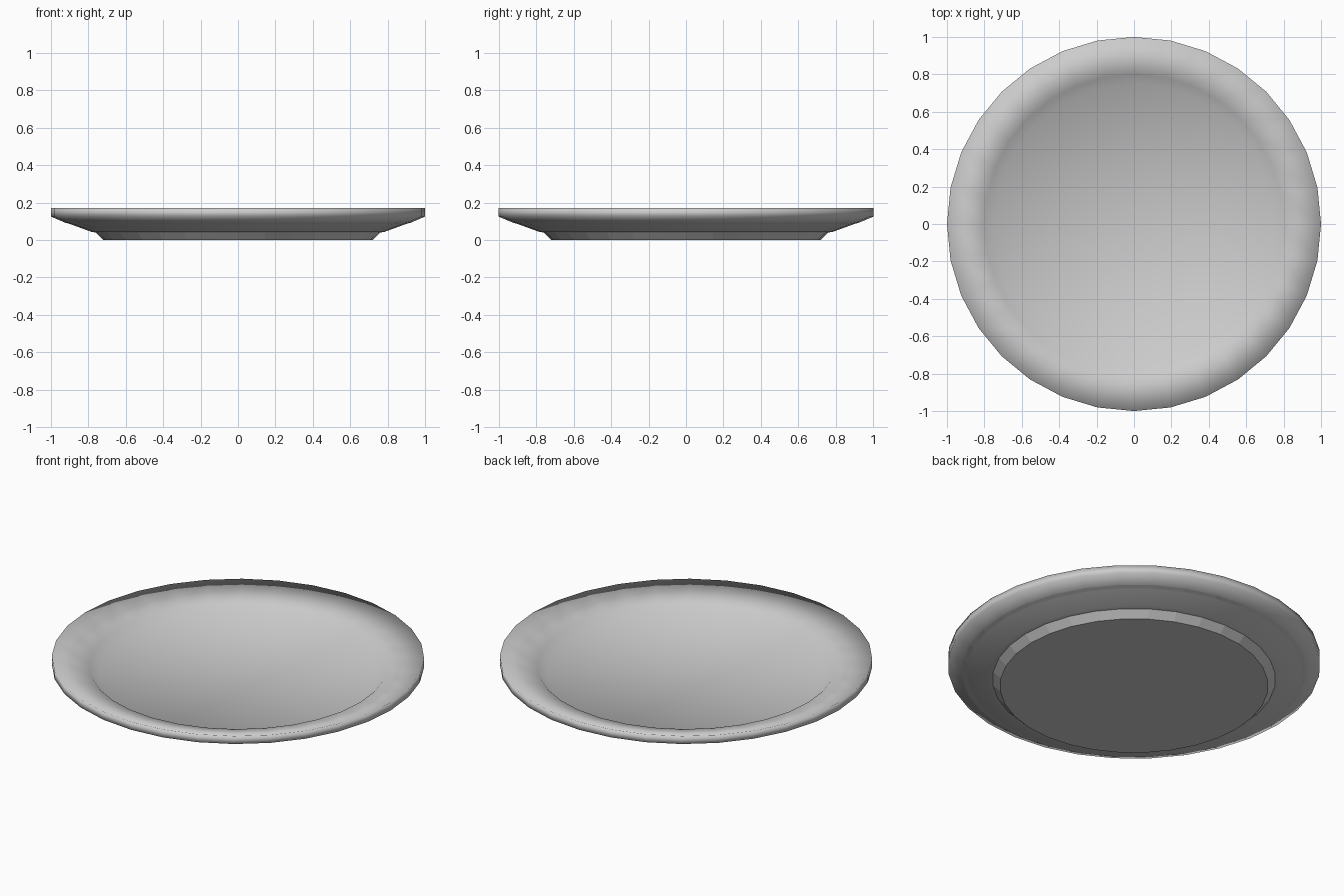
import bpy, bmesh, math

if "Cube" in bpy.data.objects:
    bpy.data.objects.remove(bpy.data.objects["Cube"])

SEGMENTS = 32

# Plate cross-section (radius, height), from the foot outward and over the rim to the well
PROFILE = [
    (0.72, 0.0), (0.76, 0.04), (0.785, 0.044),   # foot
    (0.90, 0.086), (0.925, 0.093), (1.0, 0.125), # sloping underside with a fine band
    (1.0, 0.172),                                # rim wall
    (0.80, 0.12), (0.75, 0.075),                 # sloping top and step down to the well
]
FLAT_BANDS = {0, 3}                              # foot wall and underside band

bm = bmesh.new()
rings = []
for r, z in PROFILE:
    ring = []
    for i in range(SEGMENTS):
        a = 2 * math.pi * i / SEGMENTS
        ring.append(bm.verts.new((r * math.cos(a), r * math.sin(a), z)))
    rings.append(ring)

# Bands between neighbouring rings
for k in range(len(rings) - 1):
    for i in range(SEGMENTS):
        j = (i + 1) % SEGMENTS
        face = bm.faces.new((rings[k][i], rings[k][j], rings[k + 1][j], rings[k + 1][i]))
        face.smooth = k not in FLAT_BANDS

# Flat base and smooth well floor, both as fans
for ring, z, smooth in ((rings[0], 0.0, False), (rings[-1], 0.072, True)):
    centre = bm.verts.new((0, 0, z))
    for i in range(SEGMENTS):
        face = bm.faces.new((ring[i], ring[(i + 1) % SEGMENTS], centre))
        face.smooth = smooth

bmesh.ops.recalc_face_normals(bm, faces=bm.faces)
mesh = bpy.data.meshes.new("plate")
bm.to_mesh(mesh)
bm.free()
plate = bpy.data.objects.new("plate", mesh)
bpy.context.collection.objects.link(plate)
